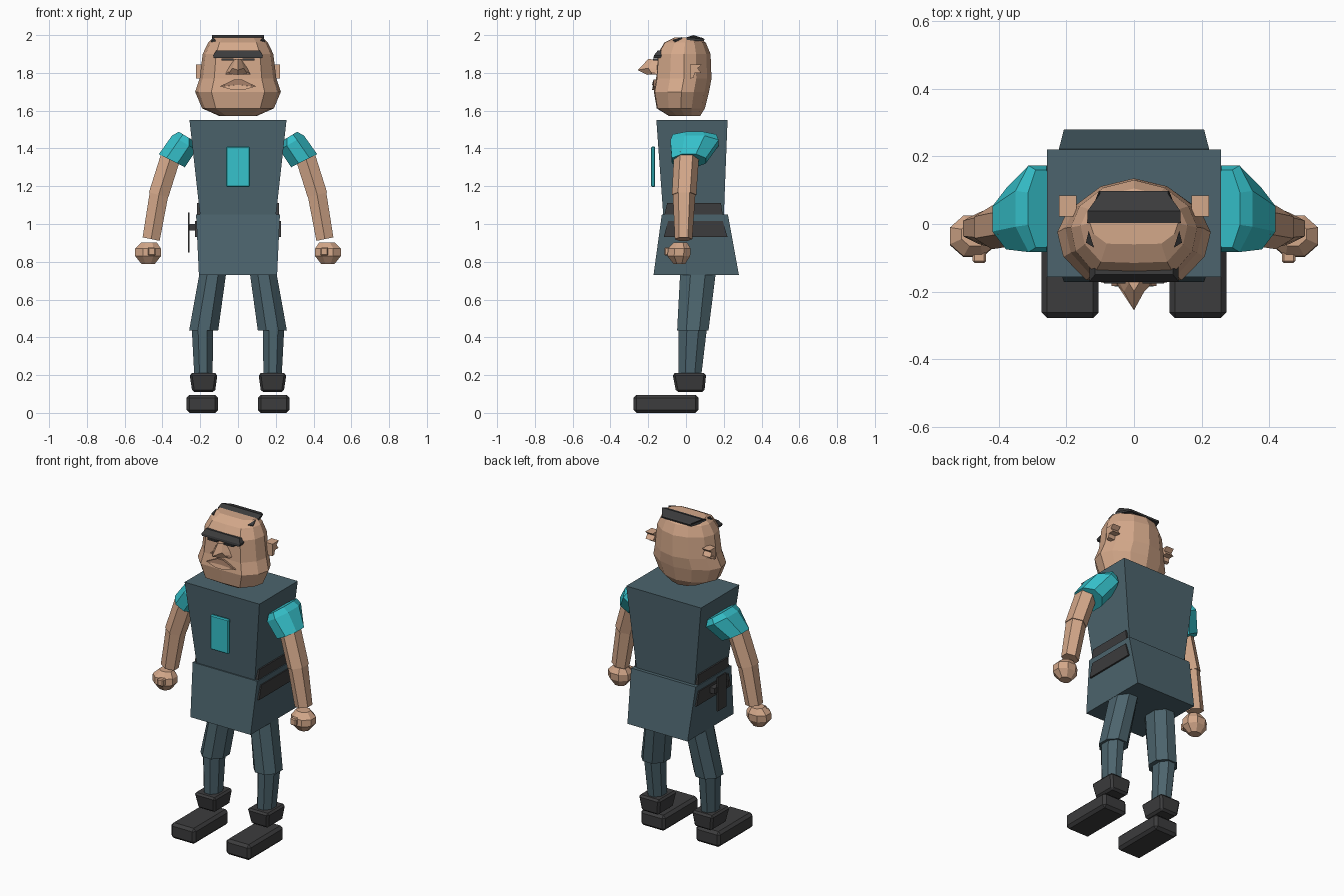
import bpy, bmesh, math
from mathutils import Vector


def material(name, rgb):
    m = bpy.data.materials.new(name)
    lin = [(c / 255 / 12.92) if c < 11 else ((c / 255 + 0.055) / 1.055) ** 2.4 for c in rgb]
    m.diffuse_color = (*lin, 1)
    return m


CLOTH = material("slate cloth", (76, 100, 109))
TEAL = material("teal cloth", (54, 194, 204))
SKIN = material("skin", (212, 168, 138))
LIP = material("lip brown", (158, 122, 100))
DARK = material("charcoal", (60, 60, 61))


def loft(name, rings, mat, sx=1, bevel=0):
    """Closed skin through rings of points; sx=-1 mirrors it."""
    bm = bmesh.new()
    loops = [[bm.verts.new((p[0] * sx, p[1], p[2])) for p in r] for r in rings]
    n = len(loops[0])
    for a, b in zip(loops, loops[1:]):
        for i in range(n):
            j = (i + 1) % n
            bm.faces.new((a[i], a[j], b[j], b[i]))
    bm.faces.new(loops[0])
    bm.faces.new(loops[-1])
    bmesh.ops.recalc_face_normals(bm, faces=bm.faces[:])
    if bevel:
        bmesh.ops.bevel(bm, geom=bm.edges[:], offset=bevel, segments=1, affect='EDGES')
    me = bpy.data.meshes.new(name)
    bm.to_mesh(me)
    bm.free()
    me.materials.append(mat)
    ob = bpy.data.objects.new(name, me)
    bpy.context.collection.objects.link(ob)
    return ob


def rect(x0, x1, y0, y1, z):
    return [(x0, y0, z), (x1, y0, z), (x1, y1, z), (x0, y1, z)]


def box(name, x, y, z, mat, sx=1, bevel=0):
    return loft(name, [rect(*x, *y, z[0]), rect(*x, *y, z[1])], mat, sx, bevel)


def ring(c, tilt, rx, ry, n):
    """Polygon ring around c; tilt is the slope of the ring plane in x-z."""
    u, v = Vector((math.cos(tilt), 0, math.sin(tilt))), Vector((0, 1, 0))
    k = 1 / math.cos(math.pi / n)
    return [Vector(c) + u * rx * k * math.cos(a) + v * ry * k * math.sin(a)
            for a in [(i + 0.5) * 2 * math.pi / n for i in range(n)]]


def prism_x(name, x, yz, mat, sx=1):
    """Side profile in y-z pulled along x."""
    return loft(name, [[(xx, y, z) for y, z in yz] for xx in x], mat, sx)


# Torso and tunic skirt
loft("torso", [rect(-.20, .20, -.12, .20, 1.04), rect(-.257, .257, -.157, .22, 1.55)], CLOTH)
loft("tunic_skirt", [rect(-.207, .207, -.172, .28, .73), rect(-.222, .222, -.128, .222, 1.05)], CLOTH)
box("chest_panel", (-.063, .063), (-.185, -.163), (1.195, 1.41), TEAL, bevel=.006)

for side, s in (("right", 1), ("left", -1)):
    # Belt flaps on the hips
    prism_x(side + "_upper_flap", (.19, .217),
            [(-.115, 1.045), (.195, 1.045), (.185, 1.11), (-.10, 1.11)], DARK, s)
    prism_x(side + "_lower_flap", (.20, .227),
            [(-.118, .93), (.22, .93), (.195, 1.015), (-.095, 1.015)], DARK, s)

    # Sleeve
    loft(side + "_sleeve", [ring((.275, .045, 1.465), .55, .045, .115, 8),
                            ring((.285, .045, 1.43), .52, .075, .128, 8),
                            ring((.35, .015, 1.335), .47, .077, .09, 8)], TEAL, s)
    # Arm in two segments
    loft(side + "_upper_arm", [ring((.352, .003, 1.37), .25, .053, .058, 6),
                               ring((.42, -.01, 1.155), .24, .053, .056, 6)], SKIN, s)
    loft(side + "_forearm", [ring((.418, -.01, 1.16), .24, .05, .052, 6),
                             ring((.46, -.013, .92), .2, .046, .04, 6)], SKIN, s)
    # Fist and thumb
    loft(side + "_fist", [ring((.476, -.035, .787), .0, .034, .03, 8),
                          ring((.476, -.038, .83), .0, .068, .06, 8),
                          ring((.476, -.035, .87), .0, .068, .06, 8),
                          ring((.47, -.03, .903), .0, .04, .035, 8)], SKIN, s)
    box(side + "_thumb", (.437, .477), (-.115, -.06), (.832, .876), SKIN, s, .006)

    # Leg: thigh, shin, boot cuff, shoe
    loft(side + "_thigh", [ring((.13, .065, .76), 0, .07, .095, 8),
                           ring((.182, .036, .435), 0, .077, .083, 8)], CLOTH, s)
    loft(side + "_shin", [ring((.188, .036, .45), 0, .057, .075, 8),
                          ring((.183, .02, .19), 0, .048, .06, 8)], CLOTH, s)
    loft(side + "_boot_cuff", [rect(.122, .242, -.052, .097, .11),
                               rect(.108, .257, -.072, .107, .21)], DARK, s, .012)
    box(side + "_shoe", (.105, .273), (-.278, .065), (.0, .096), DARK, s, .016)

    # Ear: flat plate with a pointed upper lobe
    prism_x(side + "_ear", (.17, .222),
            [(.022, 1.77), (.042, 1.775), (.045, 1.80), (.08, 1.80), (.062, 1.825),
             (.085, 1.845), (.022, 1.845)], SKIN, s)
    # Eye slit
    box(side + "_eye", (.025, .088), (-.176, -.13), (1.866, 1.875), DARK, s)
    # Temple hair patch
    loft(side + "_temple_hair", [[(.118, -.07, 1.967), (.142, -.055, 1.962), (.134, -.02, 1.982)],
                                 [(.118, -.07, 1.975), (.142, -.055, 1.970), (.134, -.02, 1.990)]],
         DARK, s)

# Holster on one hip only: a hanging plate with a cross bar
box("holster", (-.264, -.256), (-.02, .065), (.85, 1.06), DARK)
box("holster_bar", (-.258, -.22), (-.05, .09), (.965, 1.0), DARK)

# Head: stacked faceted rings (height, half width, front y, back y)
outline = [(0, -1), (.62, -.97), (.92, -.5), (1, .0), (.86, .45), (.48, .84), (0, 1)]
outline += [(-x, y) for x, y in outline[-2:0:-1]]
head = []
for z, w, f, b in ((1.572, .10, -.09, .075), (1.612, .19, -.155, .10), (1.70, .227, -.17, .122),
                   (1.77, .203, -.158, .135), (1.90, .187, -.15, .13), (1.96, .158, -.115, .105),
                   (1.988, .13, -.06, .065)):
    mid, half = (f + b) / 2, (b - f) / 2
    head.append([(x * w, mid + y * half, z) for x, y in outline])
loft("head", head, SKIN)

# Hair strip over the crown
loft("hair_strip", [[(-.14, .003, 1.972), (.14, .003, 1.972), (.105, .095, 1.968), (-.105, .095, 1.968)],
                    [(-.138, .003, 1.988), (.138, .003, 1.988), (.10, .098, 1.978), (-.10, .098, 1.978)],
                    [(-.138, .038, 2.0), (.138, .038, 2.0), (.10, .09, 1.984), (-.10, .09, 1.984)]], DARK)

# Brow
loft("brow", [rect(-.128, .128, -.172, -.11, 1.878), rect(-.132, .132, -.17, -.11, 1.892),
              rect(-.115, .115, -.15, -.11, 1.918)], DARK)

# Nose: ridge to a forward tip, with flared base
loft("nose", [[(-.072, -.14, 1.795), (-.05, -.18, 1.795), (0, -.205, 1.79), (.05, -.18, 1.795), (.072, -.14, 1.795)],
              [(-.058, -.14, 1.82), (-.03, -.20, 1.825), (0, -.255, 1.815), (.03, -.20, 1.825), (.058, -.14, 1.82)],
              [(-.022, -.14, 1.87), (-.015, -.175, 1.87), (0, -.198, 1.875), (.015, -.175, 1.87), (.022, -.14, 1.87)]],
     SKIN)
for s in (1, -1):
    loft("nostril", [[(.03, y, 1.792), (.066, y, 1.792), (.05, y, 1.806)] for y in (-.183, -.15)], LIP, s)

# Mouth: darker upper lip over a lighter lower lip
loft("upper_lip", [[(-.10, y, 1.727), (0, y - .008, 1.737), (.10, y, 1.727), (.02, y, 1.765), (-.02, y, 1.765)]
                   for y in (-.172, -.12)], LIP)
loft("lower_lip", [[(-.09, y, 1.727), (-.03, y - .006, 1.71), (.03, y - .006, 1.71), (.09, y, 1.727), (0, y, 1.737)]
                   for y in (-.174, -.12)], SKIN)
